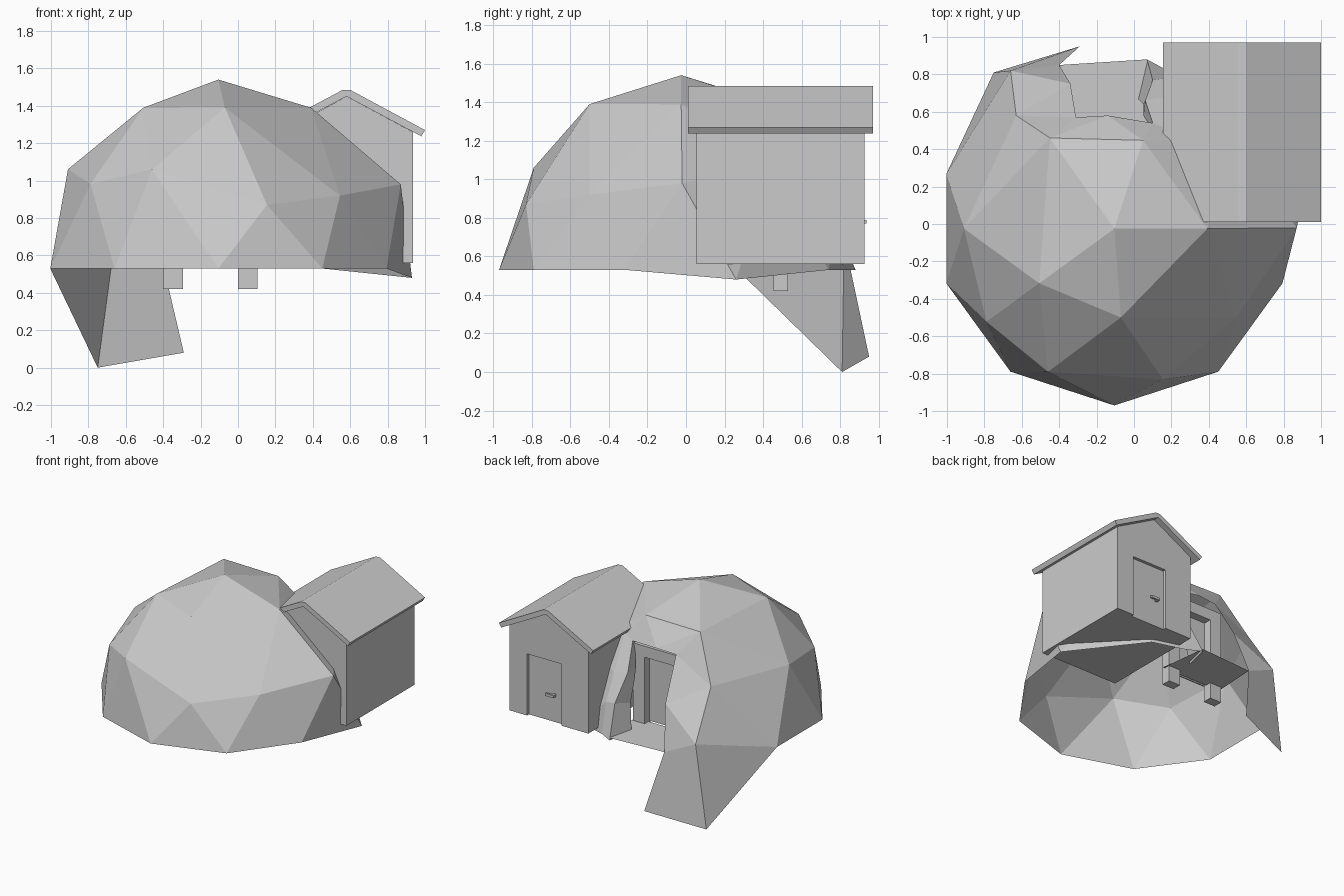
import bpy, bmesh
from math import cos, sin, radians
from mathutils import Vector

if "Cube" in bpy.data.objects:
    bpy.data.objects.remove(bpy.data.objects["Cube"])

C = Vector((-0.105, -0.025, 0.53))   # dome centre
R, H = 0.945, 1.01                   # dome radius and height


def finish(name, bm):
    bmesh.ops.recalc_face_normals(bm, faces=bm.faces)
    me = bpy.data.meshes.new(name)
    bm.to_mesh(me)
    bm.free()
    ob = bpy.data.objects.new(name, me)
    bpy.context.collection.objects.link(ob)
    return ob


def box(name, x0, x1, y0, y1, z0, z1):
    bm = bmesh.new()
    bmesh.ops.create_cube(bm, size=1)
    for v in bm.verts:
        v.co = Vector((x1 if v.co.x > 0 else x0,
                       y1 if v.co.y > 0 else y0,
                       z1 if v.co.z > 0 else z0))
    return finish(name, bm)


def prism(name, profile, y0, y1):
    """Extrude an (x, z) profile along y."""
    bm = bmesh.new()
    f = bm.faces.new([bm.verts.new((x, y0, z)) for x, z in profile])
    ext = bmesh.ops.extrude_face_region(bm, geom=[f])
    for g in ext['geom']:
        if isinstance(g, bmesh.types.BMVert):
            g.co.y = y1
    return finish(name, bm)


# Faceted dome: upper half of a low icosphere with a torn opening at the back
bm = bmesh.new()
bmesh.ops.create_icosphere(bm, subdivisions=2, radius=1)
bmesh.ops.delete(bm, geom=[v for v in bm.verts if v.co.z < -0.01], context='VERTS')
LEVEL = {'T': (0.526, 0.851), 'M': (0.851, 0.526), 'R': (0.894, 0.447), 'E': (1, 0)}


def find(ring, ang):
    r, z = LEVEL[ring]
    p = Vector((r * cos(radians(ang)), r * sin(radians(ang)), z))
    return min(bm.verts, key=lambda v: (v.co - p).length)


# named dome vertices (ring, angle), some pushed out of the regular shape
T72, T144, R144, E126, E54, M36 = [find(*k) for k in (
    ('T', 72), ('T', 144), ('R', 144), ('E', 126), ('E', 54), ('M', 36))]
moves = {
    find('T', -72): (-0.07, -0.50, 1.39), find('M', -108): (-0.46, -0.79, 1.06),
    find('R', -72): (0.155, -0.83, 0.87), find('M', -36): (0.545, -0.50, 0.92),
    find('R', 0): (0.87, -0.02, 0.98), find('E', 18): (0.93, 0.26, 0.48),
    T144: (-0.45, 0.46, 1.39), R144: (-0.63, 0.58, 1.04), E126: (-0.66, 0.82, 0.67),
}
E162 = find('E', 162)
gone = [find('M', 108), find('E', 90), find('R', 72)]
for v in bm.verts:
    v.co = C + Vector((v.co.x * R, v.co.y * R, v.co.z * H))
for v, p in moves.items():
    v.co = p
bmesh.ops.delete(bm, geom=gone, context='VERTS')


def pts(*co):
    return [bm.verts.new(p) for p in co]


# opening edge, hanging flap and right-hand fold
O1, O2, O3, F1, F2, OM = pts((-0.31, 0.57, 1.21), (-0.34, 0.75, 0.89), (-0.4, 0.85, 0.55),
                             (-0.75, 0.81, 0), (-0.29, 0.95, 0.08), (-0.14, 0.58, 1.22))
G = pts((0.10, 0.54, 1.20), (0.06, 0.66, 1.0), (0.10, 0.77, 0.78), (0.07, 0.88, 0.53))
K = pts((0.10, 0.50, 1.18), (0.05, 0.58, 0.95), (0.05, 0.64, 0.75), (0.02, 0.67, 0.53))
Q = pts((0.20, 0.50, 1.22), (0.17, 0.68, 0.98), (0.17, 0.78, 0.78), (0.18, 0.82, 0.53))
faces = [(T144, R144, O1), (R144, O2, O1), (R144, E126, O2), (E126, O3, O2),
         (E162, F1, E126), (E126, F1, F2, O3),
         (T144, O1, OM), (T144, OM, T72), (T72, OM, G[0]),
         (T72, G[0], Q[0]), (T72, Q[0], M36), (M36, Q[0], Q[1]),
         (M36, Q[1], E54), (E54, Q[1], Q[2]), (E54, Q[2], Q[3])]
for i in range(3):
    faces += [(G[i], G[i + 1], Q[i + 1], Q[i]), (G[i], K[i], K[i + 1], G[i + 1])]
for f in faces:
    bm.faces.new(f)
finish('dome_shell', bm)

# Entrance inside the opening: floor, posts, header and panel
bm = bmesh.new()
bm.faces.new([bm.verts.new((x, y, 0.55)) for x, y in
              ((-0.4, 0.85), (0.07, 0.88), (0.12, 0.48), (-0.42, 0.48))])
finish('entrance_floor', bm)
for side, x in (('left', -0.4), ('right', 0.0)):
    box(side + '_post', x, x + 0.105, 0.455, 0.53, 0.42, 1.18)
box('door_header', -0.3, 0.0, 0.455, 0.53, 1.09, 1.18)
box('entrance_panel', -0.3, 0.0, 0.455, 0.465, 0.55, 1.09)

# Gabled hut with a recessed door
hut = prism('hut_walls', [(0.23, 0.56), (0.935, 0.56), (0.935, 1.26),
                          (0.58, 1.45), (0.23, 1.26)], 0.055, 0.925)
cutter = box('door_cutter', 0.47, 0.78, 0.90, 1.0, 0.5, 1.06)
cutter.hide_render = True
cutter.hide_viewport = True
cutter.display_type = 'WIRE'
mod = hut.modifiers.new('door_recess', 'BOOLEAN')
mod.object = cutter
mod.solver = 'EXACT'
box('door_handle_stem', 0.535, 0.555, 0.89, 0.935, 0.77, 0.79)
box('door_handle', 0.535, 0.61, 0.92, 0.937, 0.77, 0.79)

# Roof slab
prism('hut_roof', [(0.155, 1.27), (0.56, 1.485), (0.60, 1.485), (1.0, 1.27), (0.98, 1.237),
                   (0.58, 1.45), (0.175, 1.237)], 0.01, 0.97)
